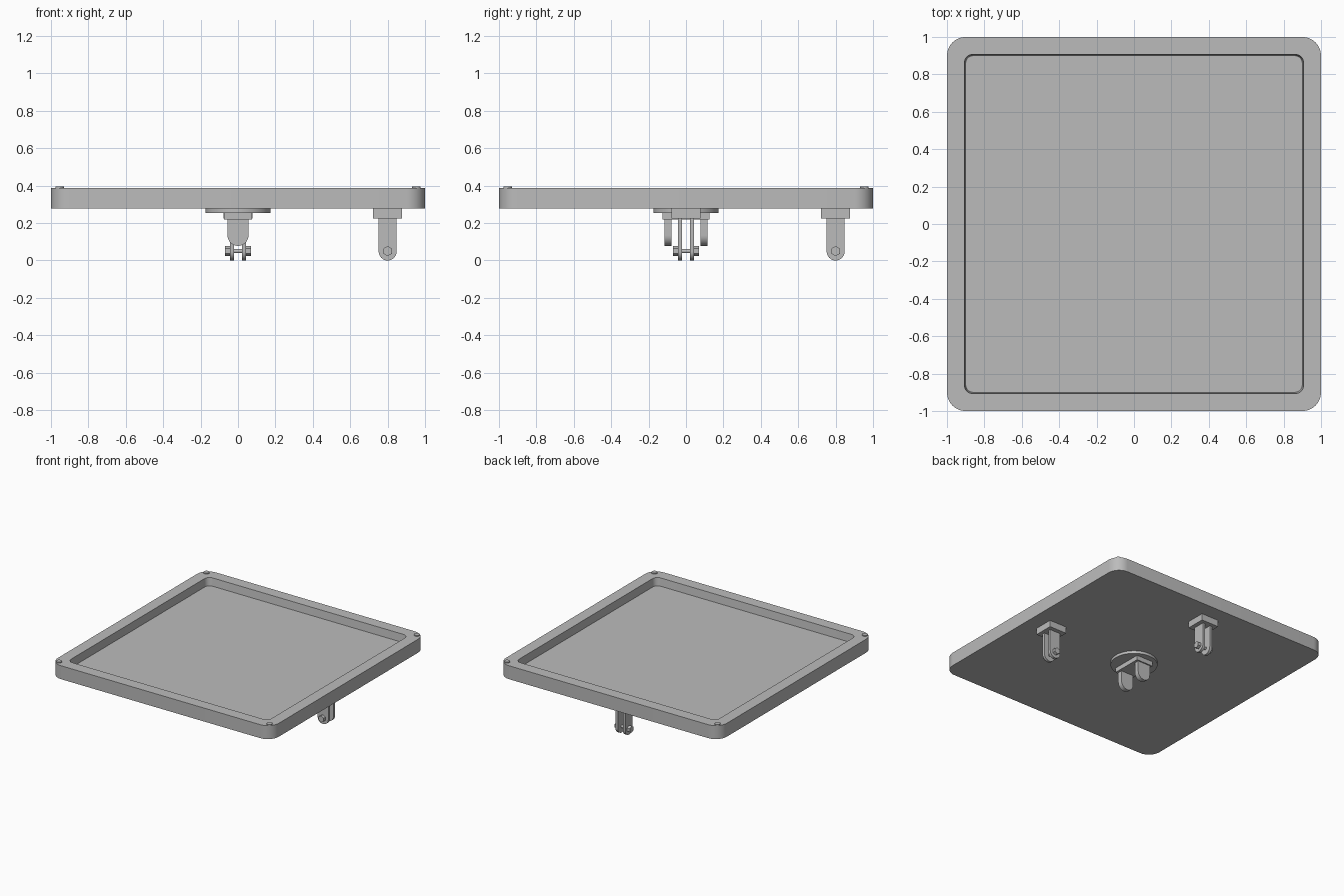
import bpy, bmesh, math
from mathutils import Matrix

if "Cube" in bpy.data.objects:
    bpy.data.objects.remove(bpy.data.objects["Cube"], do_unlink=True)

grey = bpy.data.materials.new("plain_grey")
grey.use_nodes = True
GREY = (0.5, 0.5, 0.5, 1)
grey.diffuse_color = GREY
grey.node_tree.nodes["Principled BSDF"].inputs["Base Color"].default_value = GREY


def finish(name, bm):
    bmesh.ops.recalc_face_normals(bm, faces=bm.faces)
    mesh = bpy.data.meshes.new(name)
    bm.to_mesh(mesh)
    bm.free()
    mesh.materials.append(grey)
    obj = bpy.data.objects.new(name, mesh)
    bpy.context.collection.objects.link(obj)
    bpy.ops.object.select_all(action='DESELECT')
    obj.select_set(True)
    bpy.context.view_layer.objects.active = obj
    bpy.ops.object.shade_smooth_by_angle(angle=math.radians(30))
    return obj


def rounded_square(half, radius, steps=8):
    """Outline of a square with round corners."""
    points = []
    for corner in range(4):
        mid = math.pi / 4 + corner * math.pi / 2
        cx = math.copysign(half - radius, math.cos(mid))
        cy = math.copysign(half - radius, math.sin(mid))
        for i in range(steps + 1):
            a = corner * math.pi / 2 + i * math.pi / 2 / steps
            points.append((cx + radius * math.cos(a), cy + radius * math.sin(a)))
    return points


def loft(name, rings, closed=False):
    """Skin a stack of (outline, z) rings; either cap the ends or join them."""
    bm = bmesh.new()
    loops = [[bm.verts.new((x, y, z)) for x, y in pts] for pts, z in rings]
    pairs = list(zip(loops, loops[1:]))
    if closed:
        pairs.append((loops[-1], loops[0]))
    else:
        bm.faces.new(loops[0])
        bm.faces.new(loops[-1])
    for a, b in pairs:
        for i in range(len(a)):
            j = (i + 1) % len(a)
            bm.faces.new((a[i], a[j], b[j], b[i]))
    return finish(name, bm)


def box(name, centre, size):
    bm = bmesh.new()
    bmesh.ops.create_cube(bm, size=1, matrix=Matrix.Translation(centre) @ Matrix.Diagonal((*size, 1)))
    return finish(name, bm)


def rod(name, centre, radius, depth, sides=24, turn=None):
    bm = bmesh.new()
    bmesh.ops.create_cone(bm, cap_ends=True, segments=sides, radius1=radius, radius2=radius,
                          depth=depth, matrix=Matrix.Translation(centre) @ (turn or Matrix()))
    return finish(name, bm)


def prong(name, centre, half_width, thickness, top, bottom, spin=0):
    """Upright plate with a half-round lower end, facing y before the spin."""
    arc_z = bottom + half_width
    outline = [(half_width, top), (-half_width, top)]
    for i in range(17):
        a = math.pi + math.pi * i / 16
        outline.append((half_width * math.cos(a), arc_z + half_width * math.sin(a)))
    bm = bmesh.new()
    front = [bm.verts.new((x, -thickness / 2, z)) for x, z in outline]
    face = bm.faces.new(front)
    side = bmesh.ops.extrude_face_region(bm, geom=[face])["geom"]
    bmesh.ops.translate(bm, vec=(0, thickness, 0),
                        verts=[v for v in side if isinstance(v, bmesh.types.BMVert)])
    bm.transform(Matrix.Translation((*centre, 0)) @ Matrix.Rotation(spin, 4, 'Z'))
    return finish(name, bm)


# Tray: base plate and frame with slightly sloped inner wall
BASE, SEAM, TOP = 0.277, 0.323, 0.387
outer = rounded_square(1.0, 0.1)
loft("base_plate", [(outer, BASE), (outer, SEAM)])
loft("frame", [(outer, SEAM), (outer, TOP),
               (rounded_square(0.907, 0.045), TOP),
               (rounded_square(0.9, 0.04), SEAM)], closed=True)

# Corner screws
for sx in (-1, 1):
    for sy in (-1, 1):
        rod("corner_screw", (sx * 0.953, sy * 0.953, 0.36), 0.022, 0.07)

# Central swivel bracket
rod("swivel_disc", (0, 0, 0.267), 0.174, 0.024, 48)
box("swivel_block", (0, 0, 0.237), (0.15, 0.25, 0.038))
for s in (-1, 1):
    prong("swivel_prong", (0, s * 0.096), 0.056, 0.038, 0.225, 0.078)


# Edge mounts: base block, two prongs and a bolt with hexagonal ends
def edge_mount(side, x, y, spin):
    box(side + "_mount_block", (x, y, 0.251), (0.156, 0.156, 0.054))
    dx, dy = -math.sin(spin), math.cos(spin)
    turn = Matrix.Rotation(spin, 4, 'Z') @ Matrix.Rotation(math.pi / 2, 4, 'X')
    rod(side + "_bolt", (x, y, 0.05), 0.011, 0.13, 16, turn)
    for s in (-1, 1):
        prong(side + "_prong", (x + dx * s * 0.033, y + dy * s * 0.033), 0.048, 0.022, 0.23, 0, spin)
        rod(side + "_bolt_end", (x + dx * s * 0.056, y + dy * s * 0.056, 0.05), 0.027, 0.026, 6, turn)


edge_mount("left", 0.8, 0, 0)
edge_mount("back", 0, 0.8, math.pi / 2)
